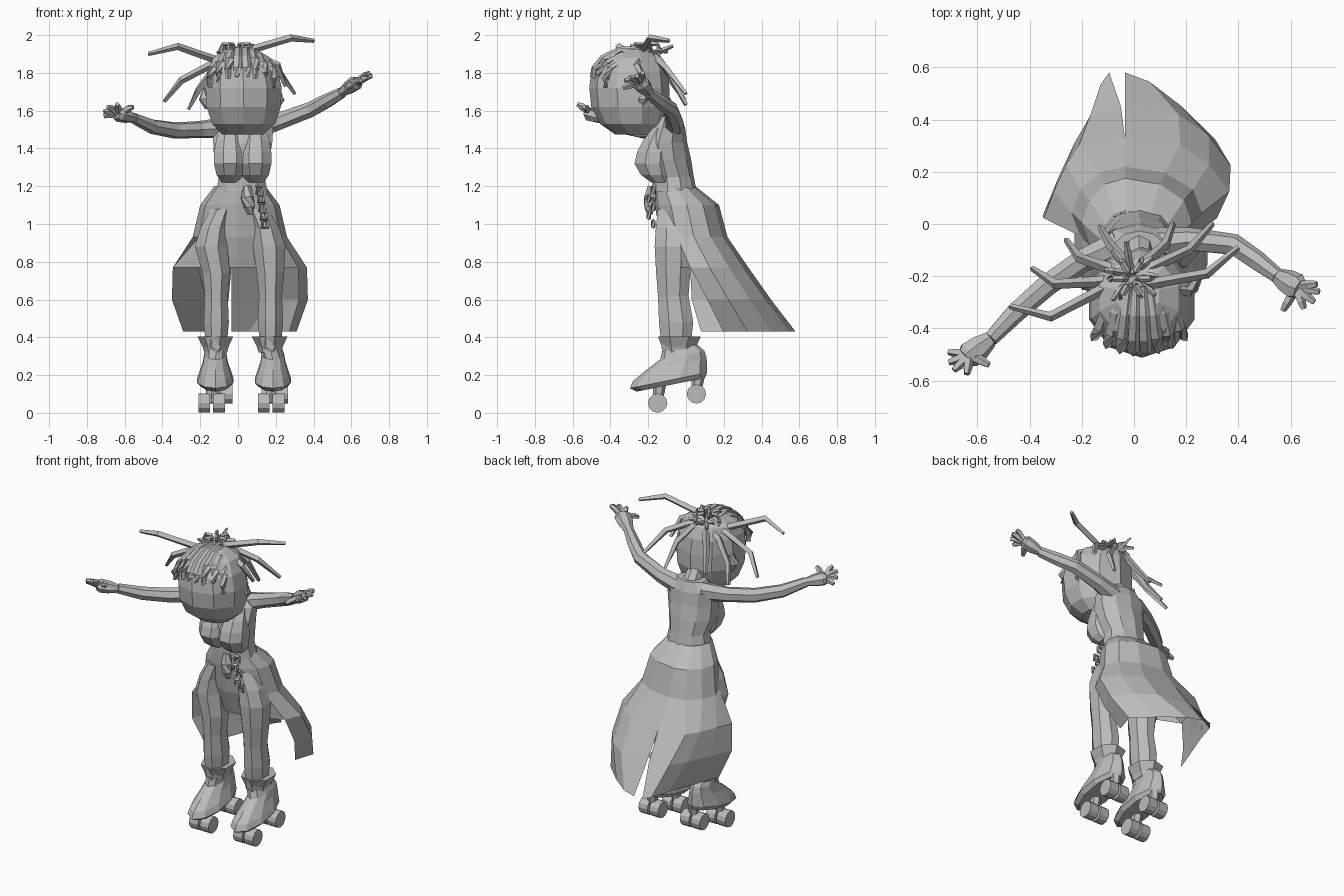
import bpy, bmesh, math, random
from mathutils import Vector

if "Cube" in bpy.data.objects:
    bpy.data.objects.remove(bpy.data.objects["Cube"])
random.seed(4)

grey = bpy.data.materials.new("plain grey")
grey.use_nodes = True
grey.diffuse_color = (0.5, 0.5, 0.5, 1)
grey.node_tree.nodes["Principled BSDF"].inputs["Base Color"].default_value = (0.5, 0.5, 0.5, 1)


def finish(bm, name, fix=True):
    if fix:
        bmesh.ops.recalc_face_normals(bm, faces=bm.faces)
    me = bpy.data.meshes.new(name)
    bm.to_mesh(me)
    bm.free()
    me.materials.append(grey)
    ob = bpy.data.objects.new(name, me)
    bpy.context.collection.objects.link(ob)


def skin(bm, rings):
    """Join equal-sized closed rings of points with quads and cap the ends."""
    vs = [[bm.verts.new(p) for p in r] for r in rings]
    n = len(vs[0])
    for a, b in zip(vs, vs[1:]):
        for i in range(n):
            j = (i + 1) % n
            bm.faces.new((a[i], a[j], b[j], b[i]))
    bm.faces.new(vs[0][::-1])
    bm.faces.new(vs[-1])


def loft(name, rows, sides=8, slope=0.0):
    """Stack level ovals: (z, centre x, width radius, front y, back y)."""
    bm = bmesh.new()
    rings = []
    for z, cx, rx, y0, y1 in rows:
        ring = []
        for i in range(sides):
            a = math.tau * (i + 0.5) / sides
            y = (y0 + y1) / 2 + (y1 - y0) / 2 * math.sin(a) * 1.06
            ring.append((cx + rx * 1.06 * math.cos(a), y, z + slope * y))
        rings.append(ring)
    skin(bm, rings)
    finish(bm, name)


def add_tube(bm, path, radii, sides=6, flat=1.0):
    """Sweep a polygon along a path; flat squashes one way."""
    pts = [Vector(p) for p in path]
    rings = []
    for i, p in enumerate(pts):
        d = (pts[min(i + 1, len(pts) - 1)] - pts[max(i - 1, 0)]).normalized()
        q = d.to_track_quat('Z', 'Y' if abs(d.z) < 0.9 else 'X')
        r = radii[i]
        rings.append([p + q @ Vector((r * math.cos(math.tau * k / sides),
                                      r * flat * math.sin(math.tau * k / sides), 0))
                      for k in range(sides)])
    skin(bm, rings)


def tube(name, path, radii, sides=6, flat=1.0):
    bm = bmesh.new()
    add_tube(bm, path, radii, sides, flat)
    finish(bm, name)


# Torso, bust and neck
loft("torso", [(1.17, .02, .135, -.17, .05), (1.25, .02, .12, -.17, .035),
               (1.34, .02, .145, -.225, .02), (1.43, .025, .155, -.22, 0),
               (1.51, .025, .16, -.18, -.01), (1.57, .02, .09, -.15, -.03)], 10)
for side, name in ((-1, "right"), (1, "left")):
    x = .025 + side * .068
    loft(name + "_breast", [(1.22, x, .045, -.185, -.08), (1.26, x, .072, -.24, -.08),
                            (1.32, x, .086, -.275, -.08), (1.38, x, .085, -.26, -.08),
                            (1.44, x, .075, -.23, -.08), (1.51, x, .06, -.178, -.08)], 8)
tube("neck", [(.02, -.08, 1.52), (.02, -.13, 1.6), (.02, -.22, 1.66)], (.06, .05, .05), 8)

# Legs, boots and wheels
for name, hip, ankle, front, rear in (("right", -.142, -.115, -.14, -.10),
                                      ("left", .165, .172, .175, .195)):
    loft(name + "_leg", [(.34, ankle, .055, -.13, .025), (.48, ankle, .068, -.145, .04),
                         (.62, ankle, .062, -.15, .015), (.74, ankle, .074, -.16, .025),
                         (.88, hip, .088, -.168, .04), (.98, hip * .88, .075, -.162, .04),
                         (1.08, hip * .6, .06, -.15, .03)])
    mid = (front + rear) / 2
    loft(name + "_boot", [(.165, mid, .075, -.25, .09), (.19, mid, .095, -.285, .1),
                          (.225, mid, .083, -.27, .1), (.27, mid, .066, -.2, .1),
                          (.31, mid, .058, -.13, .09), (.355, ankle, .056, -.12, .05)],
         10, .2)
    loft(name + "_boot_cuff", [(.32, ankle, .06, -.12, .045), (.35, ankle, .068, -.125, .05),
                               (.405, ankle, .094, -.145, .075)], 7)
    for label, x, y, z in (("front", front, -.15, .052), ("rear", rear, .055, .1)):
        tube(f"{name}_{label}_axle", [(x, y, z), (x, y + .01, z + .1)], (.025, .035))
        for s in (-1, 1):
            tube(f"{name}_{label}_wheel", [(x + s * .007, y, z), (x + s * .07, y, z)],
                 (.051, .051), 12)

# Skirt: short in front, long behind, two halves parting at the back
# rows: height, half width, front y, back y, forward sweep and parting of the right half
rows = [(1.2, .135, -.17, .05, 0, 0), (1.1, .21, -.165, .175, 0, 0), (.93, .25, -.135, .22, 0, 0),
        (.77, .355, -.08, .33, 0, 0), (.6, .36, 0, .45, .11, .015), (.43, .3, .07, .58, .157, .06)]
for side, name, corner, powers in ((-1, "right", 60, (.4, .6, .8)), (1, "left", 90, (.6, .65, 1.4))):
    bm = bmesh.new()
    grid = []
    for k, (z, rx, y0, y1, sweep, parting) in enumerate(rows):
        line = []
        if side < 0:
            y0 -= sweep
        else:
            parting = 0
        for deg in range(0, 181, 30):
            a = math.radians(deg)
            spread = math.sin(a)
            if k > 2 and deg >= corner:
                spread = ((180 - deg) / (180 - corner)) ** powers[k - 3]
            shift = (-.045 - parting) * max(-math.cos(a), 0) ** 7
            y = (y0 + y1) / 2 - (y1 - y0) / 2 * math.cos(a)
            line.append(bm.verts.new((.01 + side * rx * spread + shift, y, z)))
        grid.append(line)
    for k, (a, b) in enumerate(zip(grid, grid[1:])):
        for i in range(0 if k < 3 else 2, 6):
            bm.faces.new((a[i], b[i], b[i + 1], a[i + 1])[::side])
    bmesh.ops.delete(bm, geom=[v for v in bm.verts if not v.link_faces], context='VERTS')
    finish(bm, name + "_skirt_half", fix=False)

# Arms and spread hands
tube("right_arm", [(-.06, -.08, 1.51), (-.2, -.14, 1.5), (-.33, -.23, 1.495),
                   (-.45, -.335, 1.515), (-.55, -.44, 1.56)],
     (.058, .046, .044, .04, .03), 7)
tube("left_arm", [(.1, -.07, 1.51), (.22, -.06, 1.545), (.385, -.08, 1.605),
                  (.47, -.14, 1.65), (.55, -.2, 1.695)],
     (.058, .046, .042, .039, .03), 7)
hands = {
    "right": ((-.55, -.44, 1.56), (-.63, -.5, 1.58),
              [(-.71, -.49, 1.57), (-.71, -.53, 1.595), (-.69, -.56, 1.62),
               (-.64, -.575, 1.635), (-.555, -.54, 1.62)]),
    "left": ((.55, -.2, 1.695), (.62, -.24, 1.745),
             [(.7, -.23, 1.8), (.71, -.26, 1.785), (.69, -.3, 1.775),
              (.65, -.325, 1.76), (.57, -.33, 1.72)]),
}
for name, (wrist, palm, tips) in hands.items():
    w, p = Vector(wrist), Vector(palm)
    bm = bmesh.new()
    add_tube(bm, [w, w.lerp(p, .5), p, p + (p - w) * .2], (.032, .048, .053, .04), 7, .75)
    for t in tips:
        t = Vector(t)
        base = p.lerp(t, .2)
        add_tube(bm, [base, base.lerp(t, .6) + Vector((0, 0, .006)), t], (.02, .018, .012), 5)
    finish(bm, name + "_hand")

# Head with a broad faceted face
loft("head", [(1.475, .025, .11, -.37, -.17), (1.53, .03, .165, -.445, -.13),
              (1.62, .03, .195, -.49, -.1), (1.72, .03, .2, -.5, -.1),
              (1.81, .025, .185, -.49, -.11), (1.88, .02, .15, -.43, -.14),
              (1.925, .015, .08, -.35, -.2)], 10)
for s in (-1, 1):
    tube("ear", [(.02 + s * .185, -.23, 1.61), (.02 + s * .2, -.23, 1.66),
                 (.02 + s * .19, -.22, 1.72)], (.012, .03, .015), 5)

# Fringe strands combed forward side by side
bm = bmesh.new()
for i in range(8):
    u = -.161 + .046 * i
    drop = 2.2 * u * u
    path = [(.02 + u * f, y + drop * g, z - drop)
            for f, y, z, g in ((.6, -.24, 1.935, 0), (.8, -.35, 1.925, .3), (.95, -.44, 1.88, .7),
                               (1.05, -.485, 1.825, 1), (1.05, -.49, 1.78, 1.2))]
    add_tube(bm, path, (.014, .022, .026, .026, .02), 5, .7)
finish(bm, "fringe")

# Long bent locks
root = (0, -.2, 1.88)
locks = [
    [root, (-.12, -.25, 1.87), (-.32, -.355, 1.94), (-.475, -.315, 1.9)],
    [root, (-.13, -.22, 1.85), (-.3, -.23, 1.76), (-.39, -.17, 1.65)],
    [root, (-.12, -.16, 1.83), (-.21, -.13, 1.71), (-.26, -.06, 1.61)],
    [root, (.06, -.23, 1.92), (.28, -.19, 1.985), (.4, -.09, 1.97)],
    [root, (.08, -.16, 1.88), (.21, -.1, 1.82), (.3, 0, 1.69)],
    [root, (.05, -.14, 1.87), (.12, -.08, 1.78), (.15, 0, 1.63)],
    [root, (-.05, -.13, 1.85), (-.09, -.08, 1.76), (-.13, -.01, 1.66)],
    [root, (.12, -.24, 1.88), (.21, -.26, 1.84), (.25, -.2, 1.73)],
]
for path in locks:
    tube("hair_lock", path, (.02, .021, .019, .011), 4)

# Gathered knot of loops and short spikes
bm = bmesh.new()
for i in range(6):
    a = math.tau * i / 6
    out = Vector((math.cos(a), math.sin(a), 0))
    c = Vector((-.01, -.21, 1.915)) + out * .05
    loop = [c + out * .035 * math.cos(t) + Vector((0, 0, .042 * math.sin(t)))
            for t in [math.tau * k / 6 for k in range(7)]]
    add_tube(bm, loop, [.012] * 7, 4)
for i in range(8):
    a = math.tau * i / 8 + random.uniform(-.2, .2)
    out = Vector((math.cos(a), math.sin(a), 0))
    base = Vector((-.01, -.19, 1.89))
    add_tube(bm, [base, base + out * .07 + Vector((0, 0, .03)),
                  base + out * random.uniform(.1, .13) + Vector((0, 0, random.uniform(0, .07)))],
             (.013, .014, .008), 4)
finish(bm, "hair_knot")

# Trinkets hanging from the waist
tube("pouch", [(.05, -.18, 1.2), (.05, -.19, 1.14), (.06, -.195, 1.09), (.065, -.19, 1.05)],
     (.022, .035, .03, .014), 6)
bm = bmesh.new()
for i in range(5):
    c = Vector((.115 + .007 * i, -.185, 1.18 - .045 * i))
    link = [c + Vector((.02 * math.cos(t), .012 * (-1) ** i, .025 * math.sin(t)))
            for t in [math.tau * (k + .5) / 4 for k in range(5)]]
    add_tube(bm, link, [.011] * 5, 4)
finish(bm, "chain")
